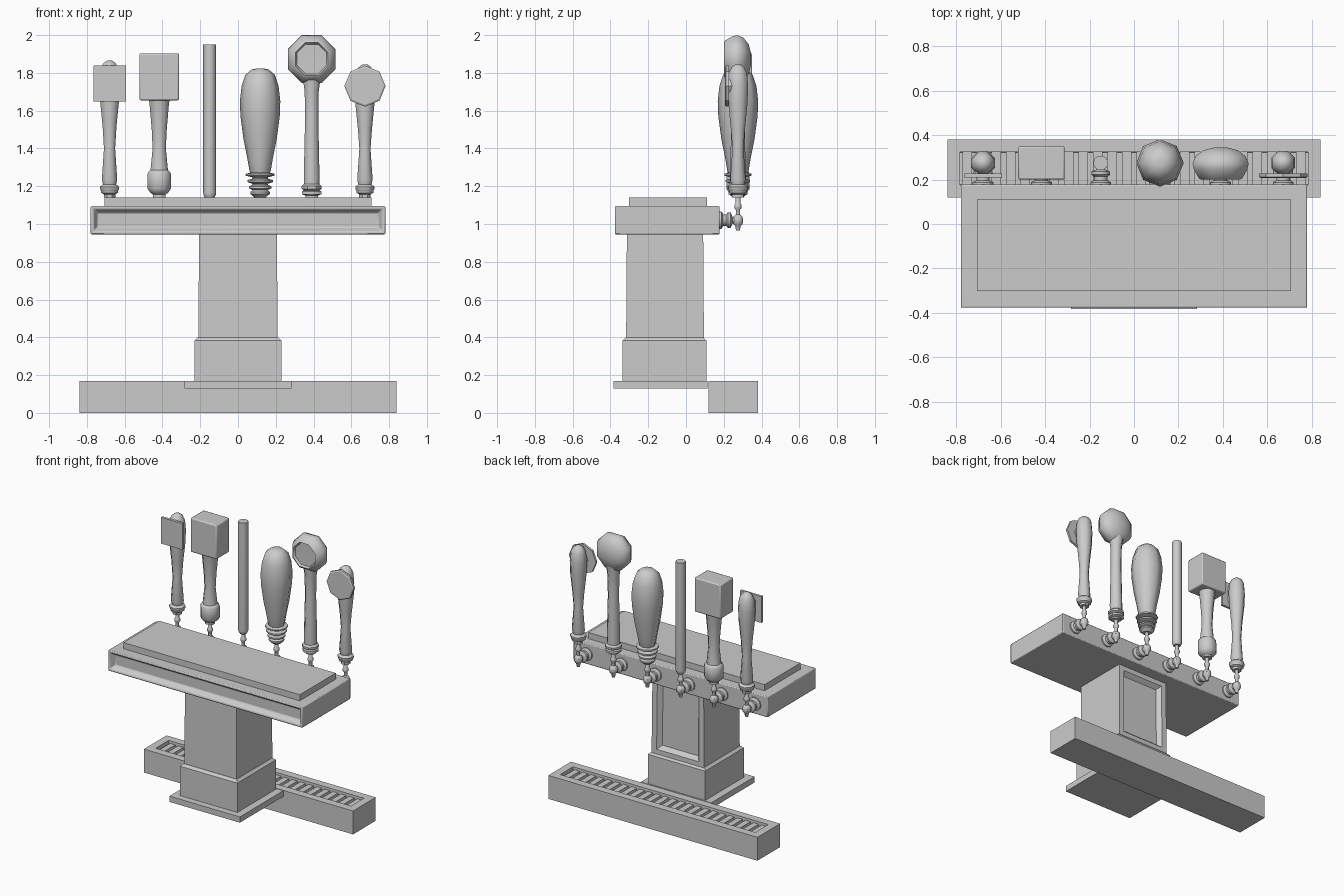
import bpy, bmesh, math
from mathutils import Matrix, Vector

if "Cube" in bpy.data.objects:
    bpy.data.objects.remove(bpy.data.objects["Cube"])

HY = 0.275                                   # depth of the handle row
TAPS = [-0.68, -0.417, -0.15, 0.117, 0.39, 0.672]


def finish(name, bm, smooth=35, bevel=0):
    bmesh.ops.recalc_face_normals(bm, faces=bm.faces)
    me = bpy.data.meshes.new(name)
    bm.to_mesh(me)
    bm.free()
    ob = bpy.data.objects.new(name, me)
    bpy.context.collection.objects.link(ob)
    if bevel:
        m = ob.modifiers.new("bevel", 'BEVEL')
        m.width, m.segments = bevel, 2
        m.limit_method = 'ANGLE'
    if smooth:
        bpy.ops.object.select_all(action='DESELECT')
        ob.select_set(True)
        bpy.context.view_layer.objects.active = ob
        bpy.ops.object.shade_smooth_by_angle(angle=math.radians(smooth))
    return ob


def box(name, x, y, z, bevel=0, taper=0, recess=None):
    """x, y, z are (min, max); recess = (face normal, [(inset, depth), ...])"""
    bm = bmesh.new()
    bmesh.ops.create_cube(bm, size=1)
    for v in bm.verts:
        top = v.co.z > 0
        sx, sy = math.copysign(1, v.co.x), math.copysign(1, v.co.y)
        v.co = Vector(tuple(r[0] if c < 0 else r[1] for c, r in zip(v.co, (x, y, z))))
        if top:
            v.co.x -= sx * taper
            v.co.y -= sy * taper
    bm.normal_update()
    if recess:
        n = Vector(recess[0])
        face = max(bm.faces, key=lambda f: f.normal.dot(n))
        for inset, depth in recess[1]:
            bmesh.ops.inset_individual(bm, faces=[face], thickness=inset,
                                       depth=0, use_even_offset=True)
            for v in face.verts:
                v.co -= n * depth
    return finish(name, bm, 30 if bevel else 0, bevel)


def lathe(name, profile, loc, sides=8, axis='Z', turn=0, sy=1, smooth=45):
    """Spin (radius, height) points round an axis and cap both ends."""
    bm = bmesh.new()
    rings = []
    for r, h in profile:
        ring = []
        for i in range(sides):
            a = 2 * math.pi * i / sides + turn
            ring.append(bm.verts.new((r * math.cos(a), r * math.sin(a) * sy, h)))
        rings.append(ring)
    for a, b in zip(rings, rings[1:]):
        for i in range(sides):
            j = (i + 1) % sides
            bm.faces.new((a[i], a[j], b[j], b[i]))
    bm.faces.new(rings[0])
    bm.faces.new(rings[-1])
    if axis == 'Y':
        bm.transform(Matrix.Rotation(-math.pi / 2, 4, 'X'))
    bm.transform(Matrix.Translation(loc))
    return finish(name, bm, smooth)


# Drip tray with a sunken well and grille slats
box("drip_tray", (-0.84, 0.84), (0.12, 0.38), (0, 0.17),
    recess=((0, 0, 1), [(0.056, 0), (0.001, 0.07)]))
N = 24
for i in range(N):
    cx = -0.784 + 1.568 * (i + 0.5) / N
    box("grille_slat", (cx - 0.021, cx + 0.021), (0.175, 0.325), (0.13, 0.152))

# Pedestal: foot plate, plinth, chamfered collar, column with rear panel
box("foot_plate", (-0.283, 0.283), (-0.383, 0.115), (0.128, 0.17))
box("plinth", (-0.23, 0.23), (-0.336, 0.108), (0.17, 0.383))
box("plinth_chamfer", (-0.23, 0.23), (-0.336, 0.108), (0.383, 0.4), taper=0.017)
box("column", (-0.21, 0.21), (-0.317, 0.095), (0.39, 0.95), taper=0.004,
    recess=((0, 1, 0), [(0.04, 0), (0.025, 0.03)]))

# Header box with a recessed front sign panel, and top slab
box("header", (-0.78, 0.78), (-0.377, 0.178), (0.945, 1.095), bevel=0.006,
    recess=((0, -1, 0), [(0.015, 0), (0.022, 0.035)]))
box("header_cap", (-0.708, 0.708), (-0.302, 0.11), (1.09, 1.14))

# Faucets: horizontal shank and upright valve with spout
shank = [(0.047, 0.17), (0.047, 0.188), (0.03, 0.197), (0.03, 0.213), (0.042, 0.222),
         (0.042, 0.236), (0.018, 0.246), (0.02, 0.295)]
valve = [(0.011, 0.965), (0.015, 0.99), (0.026, 1.0), (0.029, 1.02), (0.025, 1.04),
         (0.012, 1.05), (0.012, 1.075), (0.02, 1.085), (0.02, 1.1), (0.013, 1.11),
         (0.013, 1.15)]
for x in TAPS:
    lathe("faucet_shank", shank, (x, 0, 1.02), 12, 'Y')
    lathe("faucet_valve", valve, (x, HY, 0), 10)

# Waisted handles with a sign plate (first square, last octagonal)
waisted = [(0.033, 1.14), (0.033, 1.157), (0.048, 1.165), (0.05, 1.178), (0.055, 1.185),
           (0.055, 1.197), (0.038, 1.21), (0.044, 1.235), (0.032, 1.4), (0.04, 1.52),
           (0.055, 1.66), (0.058, 1.75), (0.052, 1.82), (0.036, 1.85), (0.015, 1.865)]
lathe("square_sign_handle", waisted, (TAPS[0], HY, 0), turn=math.pi / 8)
x = TAPS[0]
box("square_sign_plate", (x - 0.086, x + 0.086), (0.21, 0.228), (1.648, 1.838))
box("square_sign_mount", (x - 0.036, x + 0.036), (0.225, 0.27), (1.69, 1.8))

x = TAPS[5]
lathe("octagon_sign_handle", [(r, h if h < 1.5 else h - 0.02) for r, h in waisted],
      (x, HY, 0), turn=math.pi / 8)
lathe("octagon_sign_plate", [(0.1, 0.207), (0.109, 0.212), (0.109, 0.228)],
      (x, 0, 1.73), 8, 'Y', smooth=0)
lathe("octagon_sign_mount", [(0.045, 0.225), (0.045, 0.27)], (x, 0, 1.73), 8, 'Y')

# Block-headed handle
x = TAPS[1]
lathe("block_handle_stem", [(0.035, 1.14), (0.035, 1.155), (0.05, 1.165), (0.066, 1.185),
      (0.066, 1.268), (0.058, 1.28), (0.05, 1.285), (0.038, 1.4), (0.043, 1.5),
      (0.056, 1.64), (0.06, 1.66)], (x, HY, 0), turn=math.pi / 8)
box("block_handle_head", (x - 0.105, x + 0.105), (0.2, 0.35), (1.655, 1.903), bevel=0.008)

# Plain rod handle
lathe("rod_handle", [(0.026, 1.14), (0.033, 1.155), (0.034, 1.165), (0.034, 1.95)],
      (TAPS[2], HY, 0), 10)

# Bulb handle with stacked rings
rings = [(0.03, 1.14)]
for z, r in ((1.163, 0.052), (1.193, 0.06), (1.226, 0.068), (1.26, 0.076)):
    rings += [(0.04, z - 0.013), (r, z - 0.004), (r, z + 0.006), (0.042, z + 0.014)]
lathe("bulb_handle_rings", rings, (TAPS[3], HY, 0), 10)
lathe("bulb_handle", [(0.05, 1.265), (0.057, 1.285), (0.068, 1.35), (0.088, 1.45),
      (0.104, 1.57), (0.107, 1.65), (0.098, 1.73), (0.078, 1.79), (0.045, 1.818),
      (0.015, 1.824)], (TAPS[3], HY, 0))

# Paddle handle with dished octagonal head
x = TAPS[4]
lathe("paddle_stem", [(0.035, 1.14), (0.035, 1.15), (0.055, 1.157), (0.055, 1.172),
      (0.045, 1.178), (0.057, 1.186), (0.057, 1.2), (0.044, 1.212), (0.045, 1.25),
      (0.038, 1.55), (0.04, 1.7), (0.055, 1.8)], (x, HY, 0), turn=math.pi / 8)
lathe("paddle_head", [(0.03, 0.345), (0.085, 0.332), (0.122, 0.305), (0.137, 0.272),
      (0.13, 0.245), (0.105, 0.205), (0.094, 0.2), (0.085, 0.215), (0.01, 0.216)],
      (x, 0, 1.873), 8, 'Y', turn=math.pi / 8)
